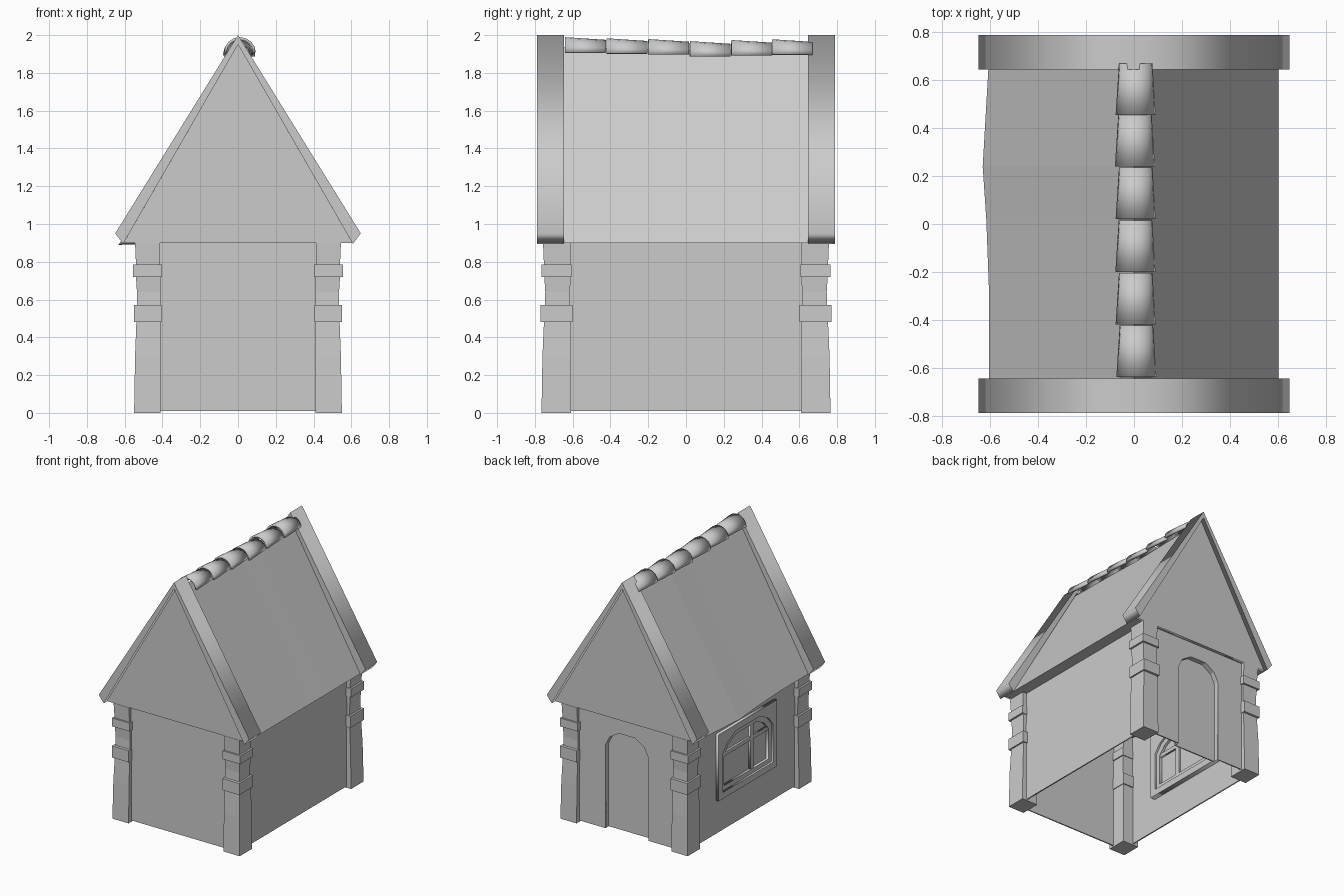
import bpy, bmesh, math

if "Cube" in bpy.data.objects:
    bpy.data.objects.remove(bpy.data.objects["Cube"])

R = math.radians(90)


def mesh_object(name, bm):
    bmesh.ops.recalc_face_normals(bm, faces=bm.faces)
    me = bpy.data.meshes.new(name)
    bm.to_mesh(me)
    bm.free()
    ob = bpy.data.objects.new(name, me)
    bpy.context.collection.objects.link(ob)
    return ob


def plate(name, loops, axis, lo, hi):
    """Flat outline (with holes) standing upright, spanning lo..hi along axis."""
    cu = bpy.data.curves.new(name, 'CURVE')
    cu.dimensions = '2D'
    cu.fill_mode = 'BOTH'
    cu.extrude = (hi - lo) / 2
    for pts in loops:
        sp = cu.splines.new('POLY')
        sp.points.add(len(pts) - 1)
        for p, (u, v) in zip(sp.points, pts):
            p.co = (u, v, 0, 1)
        sp.use_cyclic_u = True
    ob = bpy.data.objects.new(name, cu)
    bpy.context.collection.objects.link(ob)
    mid = (lo + hi) / 2
    ob.location = (mid, 0, 0) if axis == 'x' else (0, mid, 0)
    ob.rotation_euler = (R, 0, R) if axis == 'x' else (R, 0, 0)
    bpy.ops.object.select_all(action='DESELECT')
    ob.select_set(True)
    bpy.context.view_layer.objects.active = ob
    bpy.ops.object.convert(target='MESH')
    return bpy.context.object


def rect(a, b, c, d):
    return [(a, c), (b, c), (b, d), (a, d)]


def arched(w, z0, z1, cw, ch):
    return [(-w, z0), (w, z0), (w, z1 - ch), (w - cw * 0.35, z1 - ch * 0.45), (w - cw, z1),
            (cw - w, z1), (cw * 0.35 - w, z1 - ch * 0.45), (-w, z1 - ch)]


# Walls, open underneath
T = 0.01
door = [(-0.185, 0.01), (-0.185, 0.66), (-0.15, 0.73), (-0.07, 0.78),
        (0.07, 0.78), (0.15, 0.73), (0.185, 0.66), (0.185, 0.01)]
plate("front_wall", [rect(-0.51, 0.51, 0.01, 0.9)], 'y', -0.73, -0.73 + T)
plate("right_wall", [rect(-0.73, 0.73, 0.01, 0.9)], 'x', 0.51 - T, 0.51)
plate("back_wall", [[(-0.51, 0.01)] + door + [(0.51, 0.01), (0.51, 0.9), (-0.51, 0.9)]],
      'y', 0.73 - T, 0.73)
opening = arched(0.31, 0.32, 0.74, 0.16, 0.12)
plate("left_wall", [rect(-0.73, 0.73, 0.01, 0.9), opening], 'x', -0.51, -0.51 + T)

# Recessed door and its reveal
plate("door", [door], 'y', 0.68, 0.69)
bm = bmesh.new()
rows = [[bm.verts.new((x, y, z)) for x, z in door] for y in (0.685, 0.73)]
for i in range(len(door) - 1):
    bm.faces.new((rows[0][i], rows[0][i + 1], rows[1][i + 1], rows[1][i]))
mesh_object("door_reveal", bm)

# Window: outer frame, sash, glass and bars
plate("window_frame", [rect(-0.36, 0.36, 0.27, 0.79), opening], 'x', -0.535, -0.46)
plate("window_sash", [opening, arched(0.275, 0.355, 0.705, 0.15, 0.11)], 'x', -0.52, -0.475)
plate("window_glass", [opening], 'x', -0.5, -0.495)
plate("window_mullion", [rect(-0.1, -0.06, 0.34, 0.72)], 'x', -0.515, -0.48)
plate("window_transom", [rect(-0.29, 0.29, 0.58, 0.61)], 'x', -0.515, -0.48)

# Corner pillars: (z, outer x, inner x, outer y, inner y), lofted upwards
prof = [(0, .55, .41, .765, .61), (.30, .545, .41, .76, .61), (.48, .538, .41, .752, .61),
        (.48, .55, .405, .77, .602), (.57, .55, .405, .77, .602), (.57, .535, .41, .747, .615),
        (.64, .535, .41, .745, .615), (.72, .54, .41, .75, .61),
        (.72, .555, .402, .765, .605), (.785, .555, .402, .765, .605),
        (.785, .54, .412, .752, .612), (.9, .545, .412, .757, .612)]
for sx, sn in ((-1, "left"), (1, "right")):
    for sy, dn in ((-1, "front"), (1, "back")):
        bm = bmesh.new()
        rings = [[bm.verts.new((sx * x, sy * y, z)) for x, y in
                  ((xo, yo), (xi, yo), (xi, yi), (xo, yi))] for z, xo, xi, yo, yi in prof]
        for a, b in zip(rings, rings[1:]):
            for k in range(4):
                j = (k + 1) % 4
                bm.faces.new((a[k], a[j], b[j], b[k]))
        bm.faces.new(rings[0])
        bm.faces.new(rings[-1])
        mesh_object(f"{dn}_{sn}_pillar", bm)

# Gables and barge boards at both ends
barge = [(0, 2), (0.65, 0.95), (0.608, 0.895), (0, 1.95), (-0.608, 0.895), (-0.65, 0.95)]
for s, n in ((-1, "front"), (1, "back")):
    lo, hi = sorted((s * 0.645, s * 0.79))
    plate(n + "_barge_board", [barge], 'y', lo, hi)
    lo, hi = sorted((s * 0.74, s * 0.755))
    plate(n + "_gable", [[(-0.605, 0.9), (0.605, 0.9), (0, 1.95)]], 'y', lo, hi)

# Roof: triangular section along y with sagging ridge and bulging left eave
# (y, left eave x, left eave z, ridge z)
stations = [(-0.74, -0.605, 0.9, 1.935), (-0.3, -0.605, 0.9, 1.93), (0.02, -0.617, 0.895, 1.92),
            (0.24, -0.632, 0.89, 1.925), (0.74, -0.603, 0.9, 1.935)]
bm = bmesh.new()
rings = [[bm.verts.new(c) for c in ((xl, y, zl), (0, y, zr), (0.603, y, 0.9))]
         for y, xl, zl, zr in stations]
for a, b in zip(rings, rings[1:]):
    for k in range(3):
        j = (k + 1) % 3
        bm.faces.new((a[k], a[j], b[j], b[k]))
bm.faces.new(rings[0])
bm.faces.new(rings[-1])
mesh_object("roof", bm)

# Ridge tiles: tapered half pipes (start y, centre x, base z)
tiles = [(-0.64, 0.01, 1.908), (-0.42, 0.007, 1.902), (-0.20, 0.006, 1.898),
         (0.02, 0.007, 1.887), (0.24, 0.004, 1.893), (0.455, 0.007, 1.897)]
N = 8
for i, (y0, cx, zb) in enumerate(tiles):
    bm = bmesh.new()
    rings = []
    for y, w, h in ((y0, 0.077, 0.074), (y0 + 0.215, 0.063, 0.06)):
        rings.append([bm.verts.new((cx - w * math.cos(math.pi * k / N), y,
                                    zb + h * math.sin(math.pi * k / N))) for k in range(N + 1)])
    for k in range(N):
        bm.faces.new((rings[0][k], rings[0][k + 1], rings[1][k + 1], rings[1][k]))
    ob = mesh_object(f"ridge_tile_{i + 1}", bm)
    ob.modifiers.new("thickness", 'SOLIDIFY').thickness = 0.014
    ob.modifiers["thickness"].offset = 0
    bpy.ops.object.select_all(action='DESELECT')
    ob.select_set(True)
    bpy.context.view_layer.objects.active = ob
    bpy.ops.object.shade_smooth_by_angle()
